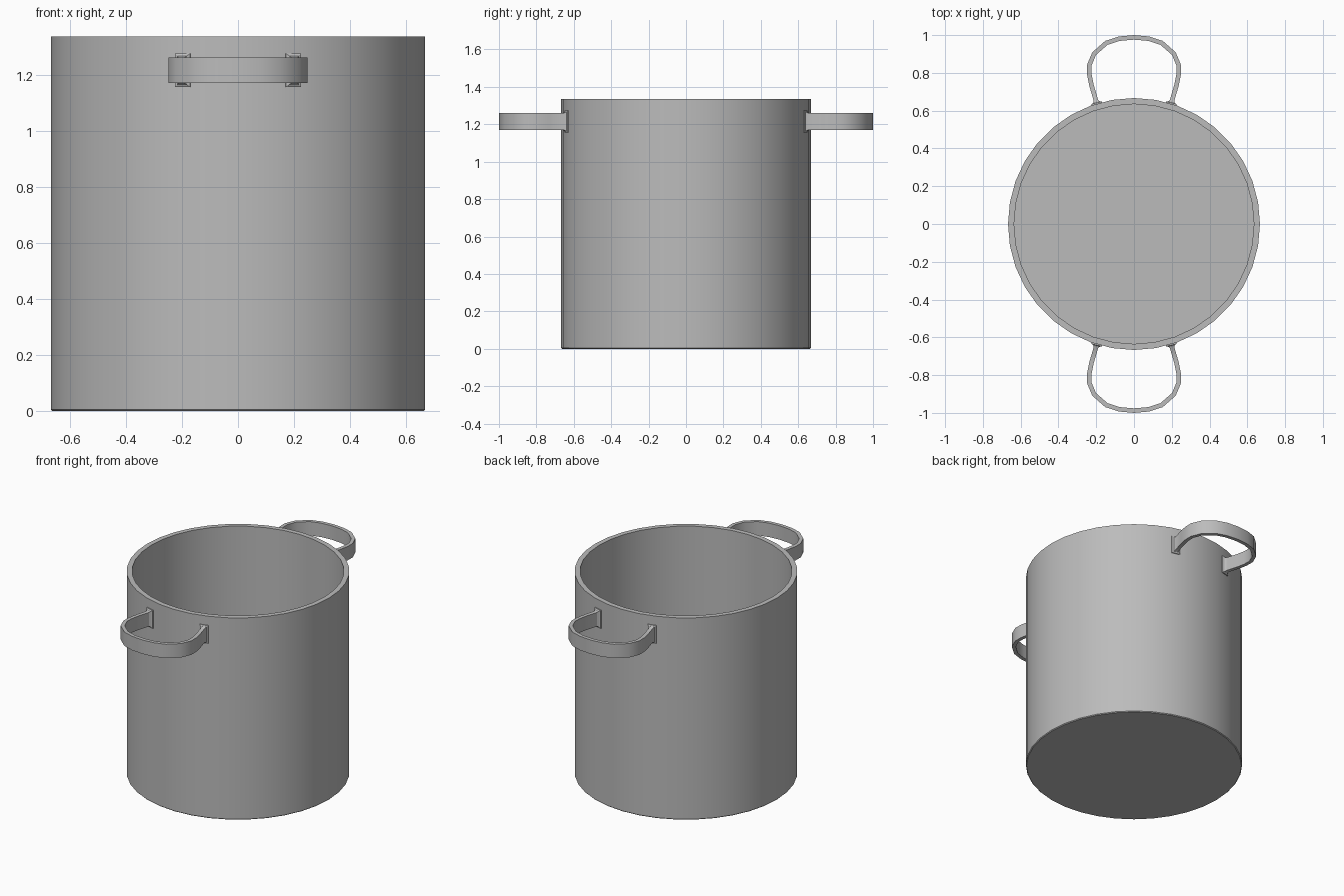
import bpy, bmesh, math
from mathutils import Vector

cube = bpy.data.objects.get("Cube")
if cube:
    bpy.data.objects.remove(cube, do_unlink=True)

steel = bpy.data.materials.new("steel grey")
steel.use_nodes = True
GREY = (0.5, 0.5, 0.5, 1)
steel.diffuse_color = GREY
steel.node_tree.nodes["Principled BSDF"].inputs["Base Color"].default_value = GREY


def finish(name, bm):
    bmesh.ops.recalc_face_normals(bm, faces=bm.faces[:])
    mesh = bpy.data.meshes.new(name)
    bm.to_mesh(mesh)
    bm.free()
    mesh.materials.append(steel)
    obj = bpy.data.objects.new(name, mesh)
    bpy.context.collection.objects.link(obj)
    bpy.ops.object.select_all(action='DESELECT')
    obj.select_set(True)
    bpy.context.view_layer.objects.active = obj
    bpy.ops.object.shade_smooth_by_angle(angle=math.radians(30))
    return obj


def bridge(bm, rings):
    for a, b in zip(rings, rings[1:]):
        n = len(a)
        for i in range(n):
            j = (i + 1) % n
            bm.faces.new((a[i], a[j], b[j], b[i]))
    bm.faces.new(rings[0])
    bm.faces.new(rings[-1])


# Pot body: closed lathe from the underside, over the rim, to the inner floor
SIDES = 36
profile = [(0.662, 0), (0.667, 0.005), (0.667, 1.335), (0.635, 1.335), (0.635, 0.03)]
bm = bmesh.new()
rings = []
for r, z in profile:
    angles = [2 * math.pi * i / SIDES for i in range(SIDES)]
    rings.append([bm.verts.new((r * math.cos(a), r * math.sin(a), z)) for a in angles])
bridge(bm, rings)
finish("pot_body", bm)

# Handle strap: half path of x, y, half thickness, half height; flared at the foot
half = [(0.193, 0.62, 0.028, 0.06), (0.198, 0.641, 0.028, 0.06),
        (0.199, 0.645, 0.018, 0.052), (0.202, 0.655, 0.012, 0.046),
        (0.225, 0.735, 0.012, 0.046), (0.236, 0.79, 0.012, 0.046),
        (0.237, 0.84, 0.012, 0.046), (0.211, 0.902, 0.012, 0.046),
        (0.146, 0.959, 0.012, 0.046), (0.078, 0.981, 0.012, 0.046)]
path = half + [(0, 0.988, 0.012, 0.046)] + [(-x, y, t, h) for x, y, t, h in reversed(half)]
HANDLE_Z = 1.215


def handle(name, side):
    bm = bmesh.new()
    pts = [Vector(p[:2]) for p in path]
    rings = []
    for i, (x, y, t, h) in enumerate(path):
        d = (pts[min(i + 1, len(pts) - 1)] - pts[max(i - 1, 0)]).normalized()
        n = Vector((d.y, -d.x))
        ring = []
        for u, v in ((-t, -h), (t, -h), (t, h), (-t, h)):
            p = pts[i] + n * u
            ring.append(bm.verts.new((p.x, side * p.y, HANDLE_Z + v)))
        rings.append(ring)
    bridge(bm, rings)
    finish(name, bm)


handle("front_handle", -1)
handle("back_handle", 1)
